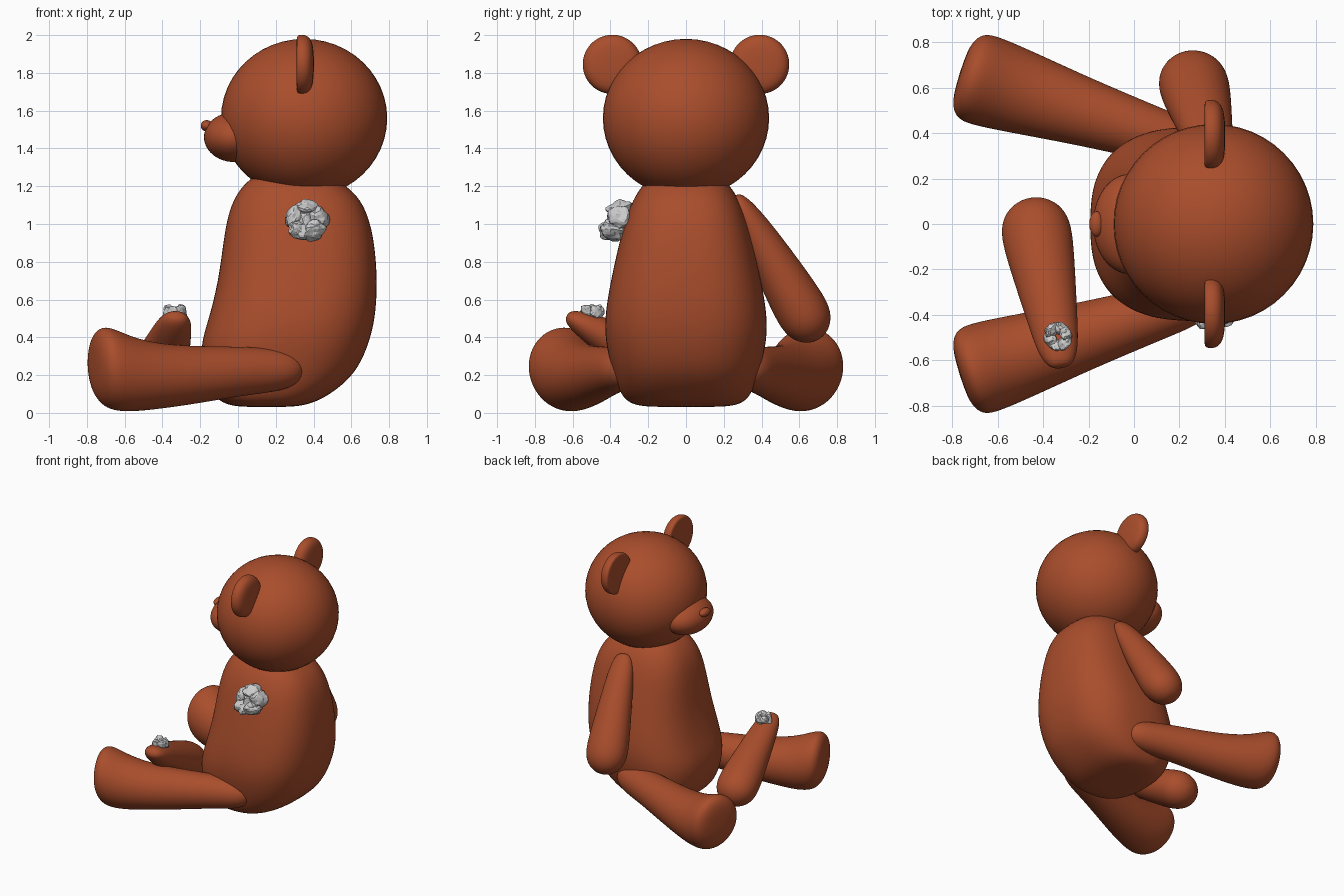
import bpy, bmesh, math, random
from mathutils import Vector, Matrix, noise

if "Cube" in bpy.data.objects:
    bpy.data.objects.remove(bpy.data.objects["Cube"])

random.seed(4)

brown = bpy.data.materials.new("brown_plush")
brown.diffuse_color = (0.4, 0.075, 0.025, 1)
brown.use_nodes = True
brown.node_tree.nodes["Principled BSDF"].inputs["Base Color"].default_value = brown.diffuse_color


def make(name, bm, mat=brown, smooth=True):
    bmesh.ops.recalc_face_normals(bm, faces=bm.faces[:])
    me = bpy.data.meshes.new(name)
    bm.to_mesh(me)
    bm.free()
    for p in me.polygons:
        p.use_smooth = smooth
    ob = bpy.data.objects.new(name, me)
    bpy.context.collection.objects.link(ob)
    if mat:
        me.materials.append(mat)
    return ob


def loft(name, rings, side, up, power=2.0, n=24):
    """Skin through rings of (centre, side radius, up radius), smoothed by subdivision."""
    bm = bmesh.new()
    loops = []
    for c, a, b in rings:
        loop = []
        for i in range(n):
            t = 2 * math.pi * i / n
            u, v = math.cos(t), math.sin(t)
            u = math.copysign(abs(u) ** (2 / power), u)
            v = math.copysign(abs(v) ** (2 / power), v)
            loop.append(bm.verts.new(c + side * (a * u) + up * (b * v)))
        loops.append(loop)
    for r, s in zip(loops, loops[1:]):
        for i in range(n):
            j = (i + 1) % n
            bm.faces.new((r[i], r[j], s[j], s[i]))
    for loop in (loops[0], loops[-1]):
        bm.faces.new(loop)
    ob = make(name, bm)
    ob.modifiers.new("smooth", 'SUBSURF').levels = 2
    ob.modifiers["smooth"].render_levels = 2
    return ob


def ellipsoid(name, loc, radii):
    bm = bmesh.new()
    bmesh.ops.create_uvsphere(bm, u_segments=48, v_segments=24, radius=1)
    bm.transform(Matrix.Translation(loc) @ Matrix.Diagonal((*radii, 1)))
    return make(name, bm)


# Head, snout and nose
ellipsoid("head", (0.35, 0, 1.56), (0.44, 0.44, 0.42))
ellipsoid("snout", (-0.02, 0, 1.46), (0.16, 0.22, 0.132))
ellipsoid("nose", (-0.165, 0, 1.52), (0.032, 0.055, 0.03))

# Body: squarish rings of (z, front x, back x, half width)
body = [(0.03, 0.02, 0.28, 0.2), (0.045, -0.07, 0.38, 0.29), (0.09, -0.135, 0.48, 0.345),
        (0.2, -0.185, 0.62, 0.385), (0.35, -0.205, 0.69, 0.425), (0.5, -0.155, 0.73, 0.435),
        (0.7, -0.105, 0.74, 0.4), (0.9, -0.08, 0.725, 0.355), (1.05, -0.055, 0.69, 0.315),
        (1.15, -0.015, 0.635, 0.27), (1.22, 0.04, 0.55, 0.22), (1.28, 0.12, 0.45, 0.14)]
loft("body", [(Vector(((f + k) / 2, 0, z)), (k - f) / 2, w) for z, f, k, w in body],
     Vector((1, 0, 0)), Vector((0, 1, 0)), 2.6, 32)

# Ears: flat on the face side, rounded at the back
for s, label in ((-1, "right"), (1, "left")):
    c = Vector((0, s * 0.39, 1.845))
    prof = [(0.31, 0.02), (0.31, 0.1), (0.31, 0.145), (0.318, 0.156), (0.34, 0.16),
            (0.365, 0.154), (0.385, 0.135), (0.397, 0.1), (0.402, 0.04)]
    loft(label + "_ear", [(c + Vector((x, 0, 0)), r, r) for x, r in prof],
         Vector((0, 1, 0)), Vector((0, 0, 1)))

# Legs: rings of (distance from hip, centre z, side radius, vertical radius)
leg = [(-0.15, 0.23, 0.03, 0.03), (-0.12, 0.23, 0.075, 0.075), (-0.05, 0.228, 0.105, 0.105),
       (0.05, 0.225, 0.115, 0.12), (0.2, 0.22, 0.128, 0.132), (0.45, 0.2, 0.152, 0.154),
       (0.65, 0.193, 0.177, 0.174), (0.8, 0.203, 0.195, 0.199), (0.9, 0.228, 0.204, 0.219),
       (0.96, 0.25, 0.2, 0.21), (1.0, 0.265, 0.16, 0.16), (1.015, 0.27, 0.08, 0.08)]
for s, label in ((-1, "right"), (1, "left")):
    d = Vector((-0.953, s * 0.302, 0))
    hip = Vector((0.2, s * 0.36, 0))
    loft(label + "_leg", [(hip + d * u + Vector((0, 0, z)), a, b) for u, z, a, b in leg],
         Vector((-d.y, d.x, 0)), Vector((0, 0, 1)))

# Arms: one on the body, one torn off and lying over the right leg
arm = [(0, 0.025, 0.015), (0.02, 0.06, 0.04), (0.1, 0.09, 0.066), (0.25, 0.108, 0.092),
       (0.5, 0.133, 0.12), (0.75, 0.157, 0.142), (0.87, 0.154, 0.14), (0.95, 0.115, 0.105),
       (0.99, 0.06, 0.055), (1, 0.025, 0.02)]


def make_arm(name, start, end):
    a, b = Vector(start), Vector(end)
    d = (b - a).normalized()
    side = (Vector((1, 0, 0)) - d * d.x).normalized()
    loft(name, [(a.lerp(b, t), r, q) for t, r, q in arm], side, d.cross(side))


make_arm("left_arm", (0.36, 0.26, 1.15), (0.24, 0.7, 0.39))
make_arm("torn_arm", (-0.32, -0.63, 0.515), (-0.455, 0.1, 0.125))


# Stuffing: crumpled flat-faced tufts around a centre
def tufts(name, centre, size, axis, count, core):
    bm = bmesh.new()
    face = Vector(axis).to_track_quat('Z', 'Y').to_matrix().to_4x4()
    for i in range(count + core):
        t = 2 * math.pi * i / count + 0.3
        off = Vector((math.cos(t), math.sin(t), random.uniform(-0.2, 0.4))) * 0.55
        if i >= count:
            off = Vector((0, 0, -0.1))
        new = bmesh.ops.create_icosphere(bm, subdivisions=3, radius=1)["verts"]
        spin = Matrix.Rotation(t, 4, 'Z') @ Matrix.Rotation(random.uniform(-0.4, 0.4), 4, 'Y')
        m = Matrix.Translation(off) @ spin @ Matrix.Diagonal((0.36, 0.5, 0.65, 1))
        seed = Vector((i * 7.3, 2.1, 5.7))
        for v in new:
            v.co *= 1 + 0.3 * noise.noise(v.co * 1.6 + seed)
            v.co = m @ v.co
    bm.transform(Matrix.Translation(centre) @ face @ Matrix.Diagonal((*size, 1)))
    make(name, bm, None, False)


tufts("shoulder_stuffing", (0.365, -0.365, 1.015), (0.125, 0.125, 0.1), (0, -1, 0.25), 5, 1)
tufts("arm_stuffing", (-0.335, -0.495, 0.53), (0.068, 0.07, 0.055), (0, 0, 1), 6, 0)
